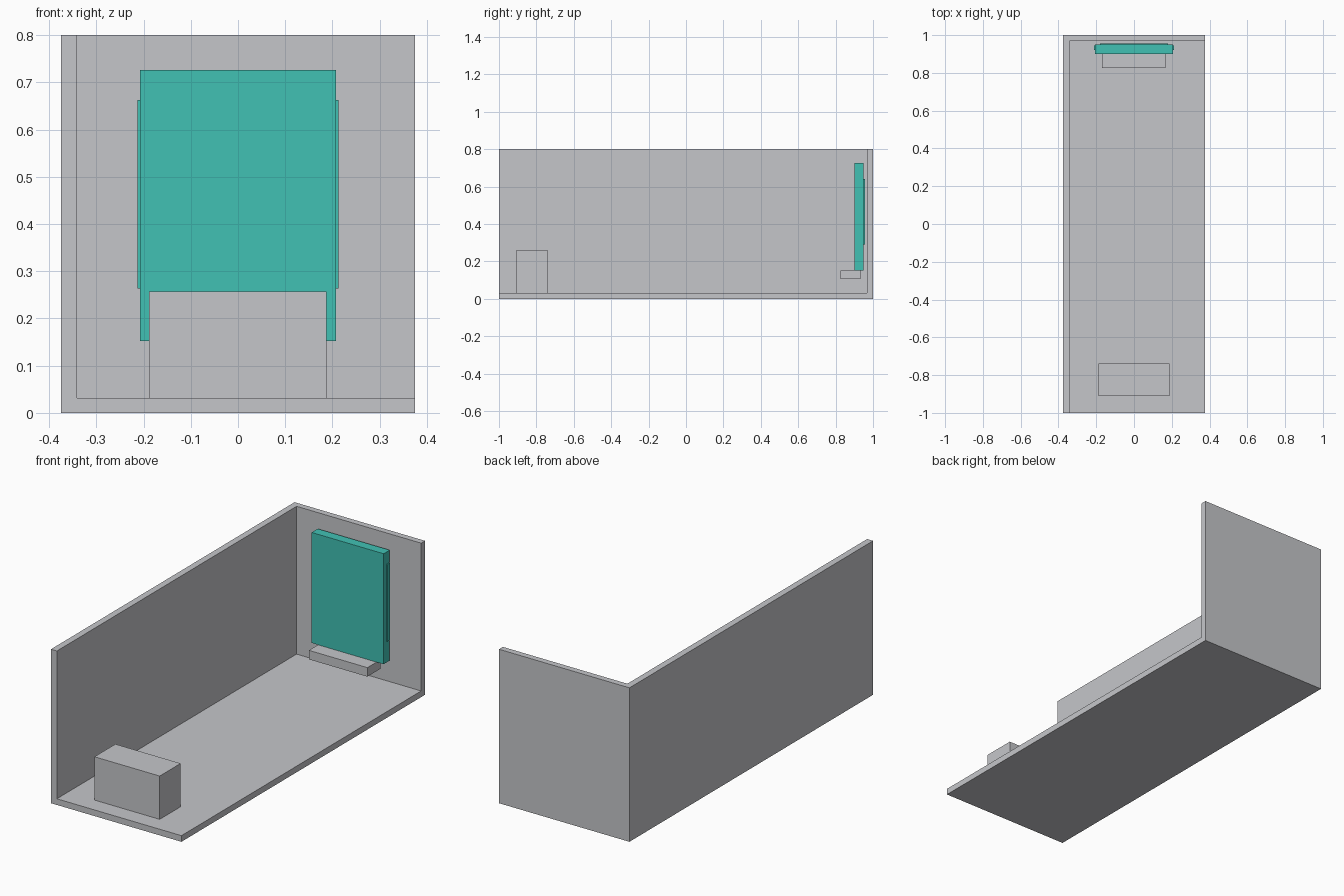
import bpy

if "Cube" in bpy.data.objects:
    bpy.data.objects.remove(bpy.data.objects["Cube"])


def make_material(name, rgb):
    mat = bpy.data.materials.new(name)
    mat.diffuse_color = (*rgb, 1.0)
    mat.use_nodes = True
    mat.node_tree.nodes["Principled BSDF"].inputs["Base Color"].default_value = mat.diffuse_color
    return mat


grey = make_material("light grey", (0.56, 0.565, 0.59))
teal = make_material("teal", (0.053, 0.533, 0.456))


def box(name, x, y, z, mat):
    """Box spanning the given (min, max) ranges."""
    spans = (x, y, z)
    bpy.ops.mesh.primitive_cube_add(size=1, location=[(a + b) / 2 for a, b in spans])
    ob = bpy.context.object
    ob.name = name
    ob.scale = [b - a for a, b in spans]
    bpy.ops.object.transform_apply(location=False, rotation=False, scale=True)
    ob.data.materials.append(mat)
    return ob


# Room shell: floor, one side wall and the end wall
W, T, H = 0.375, 0.032, 0.8
box("floor", (-W, W), (-1, 1), (0, T), grey)
box("side_wall", (-W, -W + 0.034), (-1, 1), (T, H), grey)
box("end_wall", (-W + 0.034, W), (1 - T, 1), (T, H), grey)

# Block standing near the open end
box("bench_block", (-0.188, 0.187), (-0.91, -0.738), (T, 0.257), grey)

# Ledge under the panel
box("ledge", (-0.17, 0.166), (0.825, 0.932), (0.105, 0.152), grey)

# Panel in front of the end wall, with back plate and side rails
box("panel", (-0.207, 0.207), (0.9, 0.95), (0.152, 0.726), teal)
box("panel_back_plate", (-0.18, 0.18), (0.95, 0.956), (0.29, 0.64), teal)
for side, name in ((-1, "left_rail"), (1, "right_rail")):
    xs = sorted((side * 0.207, side * 0.213))
    box(name, xs, (0.922, 0.944), (0.263, 0.663), teal)
